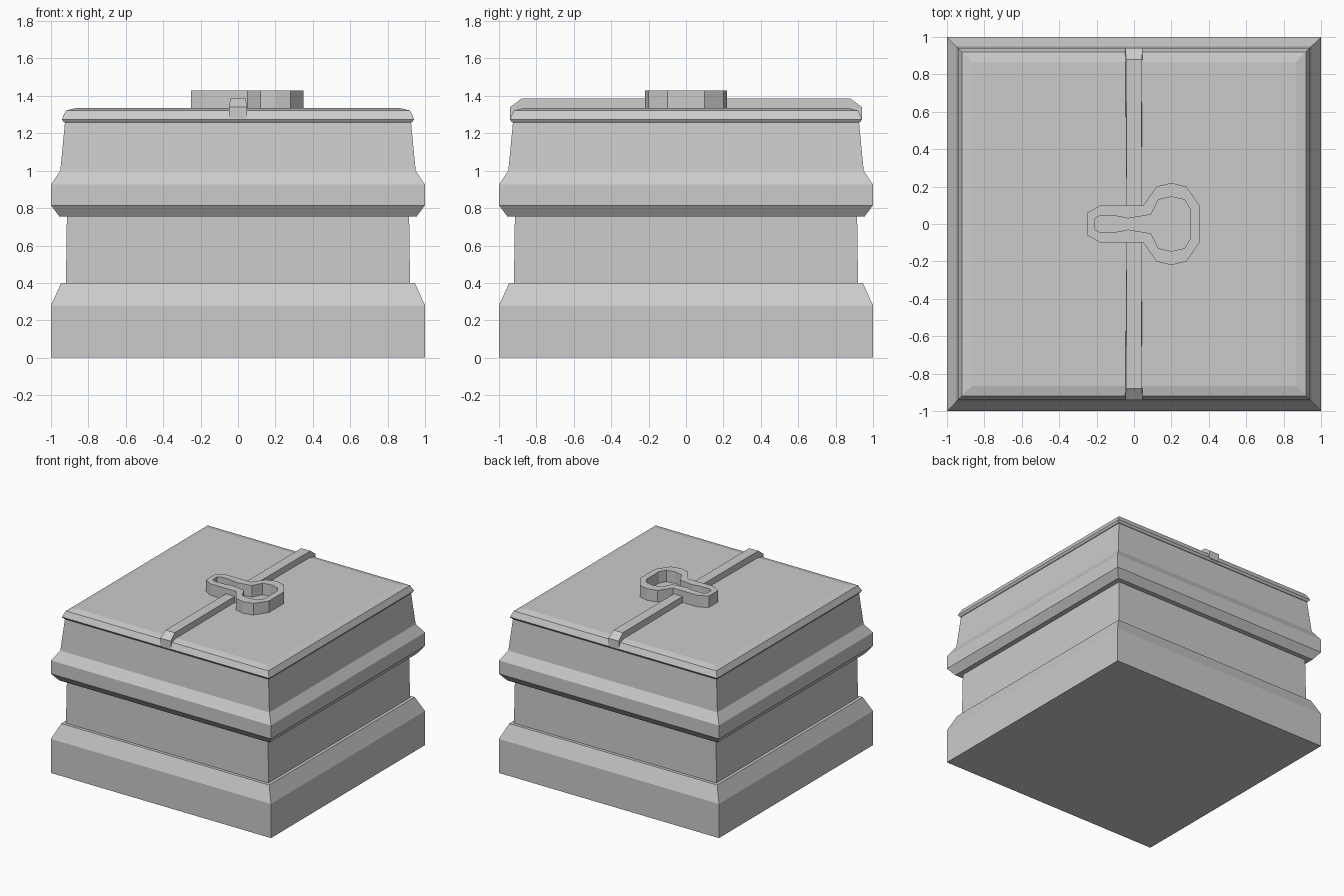
import bpy, bmesh

if "Cube" in bpy.data.objects:
    bpy.data.objects.remove(bpy.data.objects["Cube"])


def add_mesh(name, bm):
    bmesh.ops.recalc_face_normals(bm, faces=bm.faces[:])
    mesh = bpy.data.meshes.new(name)
    bm.to_mesh(mesh)
    bm.free()
    obj = bpy.data.objects.new(name, mesh)
    bpy.context.collection.objects.link(obj)
    return obj


def square_loft(name, profile):
    """Stack square rings given as (half width, height) and cap both ends."""
    bm = bmesh.new()
    rings = [[bm.verts.new((sx * r, sy * r, z))
              for sx, sy in ((-1, -1), (1, -1), (1, 1), (-1, 1))]
             for r, z in profile]
    for a, b in zip(rings, rings[1:]):
        for i in range(4):
            j = (i + 1) % 4
            bm.faces.new((a[i], a[j], b[j], b[i]))
    bm.faces.new(rings[0][::-1])
    bm.faces.new(rings[-1])
    return add_mesh(name, bm)


def mirrored_loop(half):
    return half + [(x, -y) for x, y in reversed(half)]


# Box walls with plinth and protruding middle band
square_loft("box_body", [
    (1.0, 0), (1.0, 0.28), (0.945, 0.40), (0.92, 0.40), (0.915, 0.755),
    (0.955, 0.755), (1.0, 0.815), (1.0, 0.925), (0.95, 1.0), (0.925, 1.26)])

# Bevelled lid
square_loft("lid", [
    (0.915, 1.255), (0.93, 1.258), (0.942, 1.275), (0.92, 1.322), (0.865, 1.335)])


# Strap halves, running from the clasp over the lid edges
def strap(name, side):
    # (distance from centre, height, half width)
    outline = [(0.08, 1.325, 0.04), (0.08, 1.385, 0.04), (0.88, 1.385, 0.042),
               (0.94, 1.34, 0.047), (0.94, 1.27, 0.047), (0.90, 1.27, 0.047)]
    bm = bmesh.new()
    left, right = [[bm.verts.new((s * w, side * y, z)) for y, z, w in outline]
                   for s in (-1, 1)]
    bm.faces.new(left)
    bm.faces.new(right[::-1])
    for i in range(len(outline)):
        j = (i + 1) % len(outline)
        bm.faces.new((left[i], left[j], right[j], right[i]))
    add_mesh(name, bm)


strap("strap_front", -1)
strap("strap_back", 1)

# Keyhole-shaped clasp ring: filled 2D curve with a hole
outer = mirrored_loop([(-0.25, 0.06), (-0.18, 0.10), (0.05, 0.10), (0.12, 0.20),
                       (0.20, 0.22), (0.28, 0.20), (0.35, 0.10)])
inner = mirrored_loop([(-0.21, 0.03), (-0.18, 0.045), (-0.11, 0.045), (-0.03, 0.03),
                       (0.09, 0.05), (0.13, 0.13), (0.20, 0.145), (0.27, 0.13),
                       (0.30, 0.08)])
curve = bpy.data.curves.new("clasp_outline", 'CURVE')
curve.dimensions = '2D'
curve.fill_mode = 'BOTH'
curve.extrude = 0.05
for loop in (outer, inner):
    spline = curve.splines.new('POLY')
    spline.points.add(len(loop) - 1)
    for point, (x, y) in zip(spline.points, loop):
        point.co = (x, y, 0, 1)
    spline.use_cyclic_u = True
clasp = bpy.data.objects.new("keyhole_clasp", curve)
clasp.location.z = 1.38
bpy.context.collection.objects.link(clasp)
bpy.context.view_layer.objects.active = clasp
clasp.select_set(True)
bpy.ops.object.convert(target='MESH')
bpy.ops.object.shade_flat()
